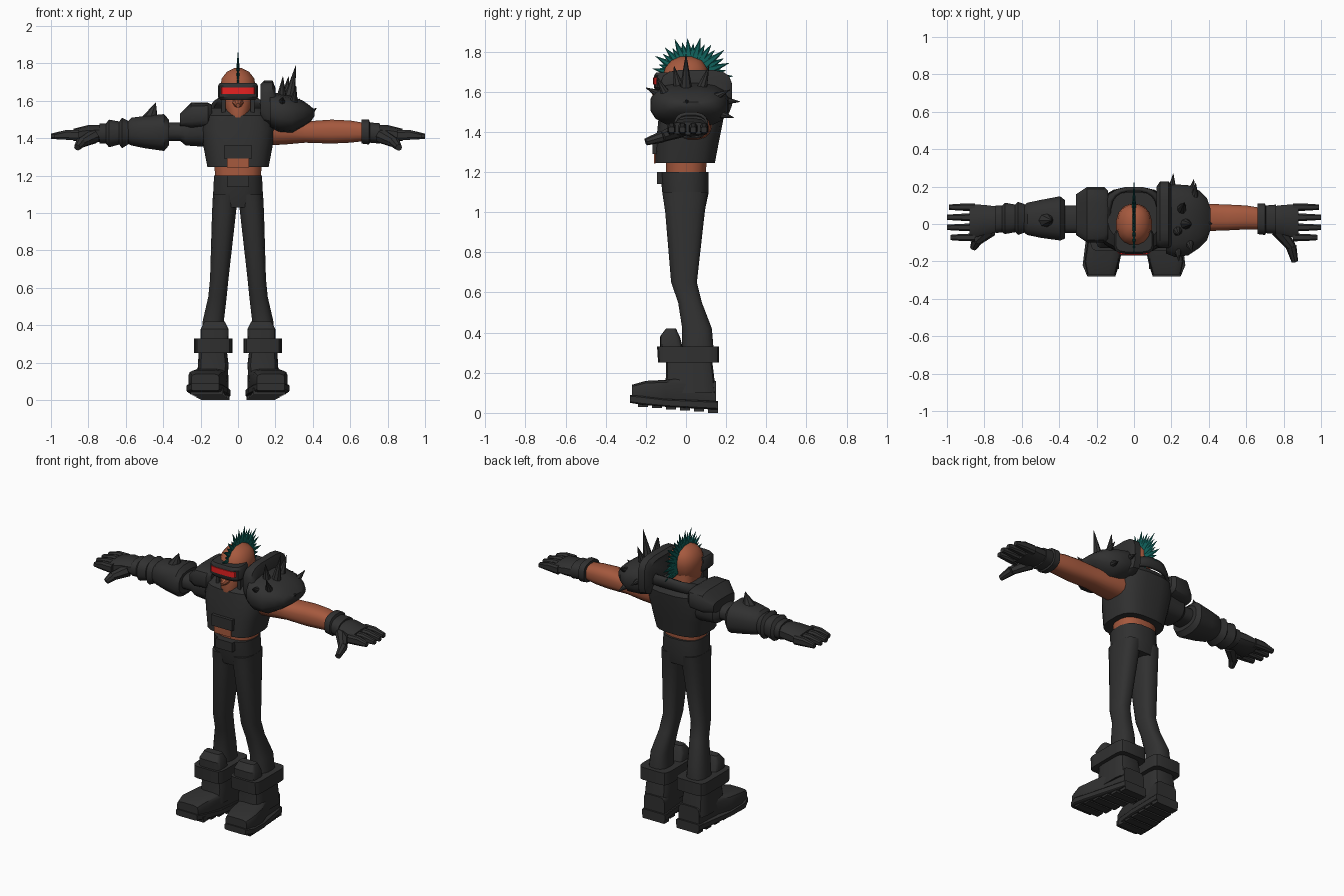
import bpy, bmesh, math
from mathutils import Vector, Matrix

old = bpy.data.objects.get("Cube")
if old:
    bpy.data.objects.remove(old, do_unlink=True)


def material(name, red, green, blue):
    mat = bpy.data.materials.new(name)
    mat.use_nodes = True
    mat.diffuse_color = (red, green, blue, 1)
    shader = next(n for n in mat.node_tree.nodes if n.type == 'BSDF_PRINCIPLED')
    shader.inputs["Base Color"].default_value = (red, green, blue, 1)
    shader.inputs["Roughness"].default_value = 0.8
    return mat


leather = material("black leather", 0.03, 0.03, 0.03)
skin = material("tan skin", 0.38, 0.1, 0.048)
teal = material("teal hair", 0.005, 0.12, 0.105)
glow = material("red lens", 0.8, 0.015, 0.015)


def finish(name, bm, mat, angle=35):
    bmesh.ops.recalc_face_normals(bm, faces=bm.faces)
    mesh = bpy.data.meshes.new(name)
    bm.to_mesh(mesh)
    bm.free()
    mesh.materials.append(mat)
    mesh.polygons.foreach_set("use_smooth", [True] * len(mesh.polygons))
    mesh.set_sharp_from_angle(angle=math.radians(angle))
    obj = bpy.data.objects.new(name, mesh)
    bpy.context.scene.collection.objects.link(obj)
    return obj


def loft(name, rings, mat, axis='Z', sides=16, power=2.6, flip=1, tilt=0, cap=True):
    """Skin rounded-box rings; each ring is position, low/high, low/high."""
    bm = bmesh.new()
    loops = []
    for pos, a0, a1, b0, b1 in rings:
        loop = []
        for i in range(sides):
            t = math.tau * (i + 0.5) / sides
            c, s = math.cos(t), math.sin(t)
            a = (a0 + a1 + (a1 - a0) * math.copysign(abs(c) ** (2 / power), c)) / 2
            b = (b0 + b1 + (b1 - b0) * math.copysign(abs(s) ** (2 / power), s)) / 2
            x, y, z = {'Z': (a, b, pos), 'X': (pos, a, b), 'Y': (a, pos, b)}[axis]
            loop.append(bm.verts.new((x * flip, y, z + tilt * y)))
        loops.append(loop)
    for low, high in zip(loops, loops[1:]):
        for i in range(sides):
            j = (i + 1) % sides
            bm.faces.new((low[i], low[j], high[j], high[i]))
    if cap:
        bm.faces.new(loops[0])
        bm.faces.new(loops[-1])
    return finish(name, bm, mat)


def even(pos, half, b0, b1):
    """Ring that is symmetric about the centre plane."""
    return pos, -half, half, b0, b1


def cones(name, items, mat, sides=6, squash=1):
    """Tapered spikes: base point, tip point, base radius, tip radius."""
    bm = bmesh.new()
    for base, tip, r1, r2 in items:
        a, b = Vector(base), Vector(tip)
        turn = (b - a).to_track_quat('Z', 'Y').to_matrix().to_4x4()
        place = Matrix.Translation((a + b) / 2) @ turn
        place = Matrix.Diagonal((squash, 1, 1, 1)) @ place
        bmesh.ops.create_cone(bm, cap_ends=True, segments=sides, radius1=r1,
                              radius2=r2, depth=(b - a).length, matrix=place)
    return finish(name, bm, mat)


def box(name, x0, x1, y0, y1, z0, z1, mat, flip=1):
    bm = bmesh.new()
    bmesh.ops.create_cube(bm, size=1)
    for v in bm.verts:
        v.co = ((x0 + (v.co.x + 0.5) * (x1 - x0)) * flip,
                y0 + (v.co.y + 0.5) * (y1 - y0), z0 + (v.co.z + 0.5) * (z1 - z0))
    return finish(name, bm, mat)


# Trousers
loft("trouser_hips", [even(1.03, .135, -.1, .1), even(1.1, .135, -.12, .115),
                      even(1.2, .13, -.13, .115)], leather)
box("belt_buckle", -.06, .06, -.145, -.1, 1.14, 1.2, leather)

for side, label in ((1, "left"), (-1, "right")):
    loft(label + "_trouser_leg", [
        (.3, .07, .2, -.02, .14), (.42, .075, .19, -.02, .13), (.55, .06, .16, -.04, .08),
        (.65, .05, .15, -.075, .055), (1, .01, .14, -.105, .095),
        (1.1, 0, .135, -.12, .11)], leather, flip=side)
    # Boots
    loft(label + "_boot_shaft", [(.1, .055, .22, -.11, .15), (.19, .05, .215, -.1, .14),
                                 (.27, .06, .21, -.1, .13)], leather, power=5, flip=side)
    loft(label + "_boot_strap", [(.25, .03, .235, -.14, .165), (.33, .03, .235, -.145, .165)],
         leather, power=7, flip=side)
    loft(label + "_shin_guard", [(.3, .05, .2, -.13, -.01), (.38, .05, .2, -.13, -.03),
                                 (.42, .07, .18, -.1, -.05)], leather, power=5, flip=side)
    loft(label + "_boot_foot", [
        (.15, .05, .2, .02, .16), (-.02, .06, .22, .03, .18), (-.1, .065, .25, .04, .165),
        (-.2, .08, .265, .05, .16), (-.27, .1, .25, .06, .14)],
        leather, axis='Y', power=5, flip=side)
    loft(label + "_boot_sole", [(.16, .04, .205, .015, .06), (-.1, .055, .26, .03, .07),
                                (-.22, .08, .275, .04, .085), (-.28, .1, .25, .05, .09)],
         leather, axis='Y', power=8, flip=side)
    for i in range(6):
        y = .16 - i * .07
        box(label + "_tread", .045 + i * .007, .2 + i * .011, y - .05, y,
            i * .006, .04 + i * .005, leather, side)
    # Gloved hands
    loft(label + "_palm", [(.72, -.045, .095, 1.38, 1.47), (.8, -.06, .105, 1.375, 1.47),
                           (.88, -.085, .11, 1.385, 1.45)], leather, 'X', 10, flip=side)
    for i in range(4):
        y, reach = .09 - i * .054, (.99, 1, 1, .98)[i]
        loft(label + "_finger", [
            (.85, y - .022, y + .022, 1.385, 1.445), (.92, y - .02, y + .02, 1.39, 1.445),
            (reach, y - .015, y + .015, 1.395, 1.425)], leather, 'X', 8, 3, side)
    knuckle = (.84 * side, -.12 if side > 0 else -.09, 1.375)
    tip = (.86 * side, -.2 if side > 0 else -.13, 1.35)
    cones(label + "_thumb", [((.77 * side, -.03, 1.41), knuckle, .04, .027),
                             (knuckle, tip, .029, .018)], leather, 8)

# Torso
loft("belly", [even(1.12, .12, -.1, .1), even(1.2, .125, -.1, .1), even(1.3, .13, -.1, .11)], skin)
loft("vest", [even(1.245, .165, -.155, .145), even(1.35, .185, -.15, .165),
              even(1.45, .2, -.14, .185), even(1.52, .185, -.13, .195),
              even(1.56, .14, -.08, .17)], leather, sides=20, power=3)
box("belly_opening", -.06, .06, -.16, -.152, 1.243, 1.295, skin)
box("vest_clasp", -.075, .075, -.168, -.13, 1.29, 1.36, leather)
collar = loft("collar", [even(1.48, .18, -.14, .2), even(1.52, .165, -.135, .2),
                         even(1.55, .14, -.12, .195)], leather, sides=20, tilt=.4, cap=False)
shell = collar.modifiers.new("thickness", 'SOLIDIFY')
shell.thickness = .02

# Head
loft("neck", [even(1.45, .08, -.06, .1), even(1.62, .07, -.06, .09)], skin)
loft("head", [even(1.48, .035, -.125, -.04), even(1.53, .062, -.135, .03),
              even(1.6, .085, -.125, .09), even(1.67, .097, -.12, .11),
              even(1.72, .088, -.105, .105), even(1.755, .06, -.075, .08),
              even(1.775, .02, -.03, .03)], skin, power=2.2)
cones("nose", [((0, -.12, 1.59), (0, -.165, 1.575), .03, .012)], skin, 8)
loft("visor", [even(1.605, .095, -.15, -.02), even(1.62, .108, -.16, -.02),
               even(1.68, .108, -.16, -.02), even(1.695, .098, -.15, -.02)], leather, power=4)
loft("visor_lens", [even(1.637, .093, -.165, -.09), even(1.672, .093, -.165, -.09)],
     glow, power=4)
for side in (1, -1):
    box("cheek_strap", .068, .088, -.1, -.05, 1.53, 1.61, leather, side)

# Mohawk fan
fan = []
for i in range(22):
    turn = math.radians(168 - i * 9.3)
    out = Vector((0, math.cos(turn), math.sin(turn)))
    root = Vector((0, .02, 1.675))
    length = (.19, .165, .2, .175)[i % 4] + .015 * (i > 12)
    fan.append((root + out * .06, root + out * length, .034, .001))
cones("mohawk", fan, teal, 6, .42)

# Left shoulder guard and bare arm
loft("left_arm", [(.15, -.06, .13, 1.36, 1.53), (.25, -.055, .125, 1.365, 1.52),
                  (.36, -.04, .11, 1.375, 1.49), (.5, -.035, .105, 1.37, 1.5),
                  (.6, -.03, .1, 1.375, 1.495), (.69, -.03, .085, 1.385, 1.48)], skin, 'X')
loft("left_neck_guard", [(.12, -.12, .2, 1.5, 1.69), (.14, -.13, .23, 1.47, 1.71),
                         (.185, -.13, .23, 1.46, 1.71), (.2, -.12, .21, 1.46, 1.67)],
     leather, 'X', power=4)
loft("left_shoulder_dome", [(.17, -.16, .21, 1.45, 1.65), (.22, -.18, .215, 1.43, 1.64),
                            (.29, -.17, .21, 1.425, 1.625), (.35, -.13, .18, 1.46, 1.6),
                            (.39, -.09, .14, 1.49, 1.57), (.41, -.03, .08, 1.52, 1.55)],
     leather, 'X')
points = [((.27, 0, 1.59), (.31, 0, 1.79)), ((.25, .07, 1.59), (.27, .115, 1.73)),
          ((.23, -.1, 1.57), (.24, -.2, 1.62)), ((.32, .1, 1.55), (.33, .22, 1.61)),
          ((.2, .14, 1.56), (.21, .27, 1.55)), ((.29, -.08, 1.55), (.31, -.15, 1.68)),
          ((.36, .02, 1.52), (.42, 0, 1.56)), ((.23, -.03, 1.59), (.24, -.06, 1.73)),
          ((.3, .13, 1.5), (.32, .24, 1.47))]
cones("left_shoulder_spikes", [(a, b, .035, .001) for a, b in points], leather, 8)
loft("left_glove_cuff", [(.66, -.055, .11, 1.37, 1.5), (.7, -.06, .11, 1.365, 1.5),
                         (.705, -.05, .1, 1.375, 1.485), (.76, -.055, .105, 1.37, 1.48)],
     leather, 'X')

# Right armoured arm
loft("right_shoulder_pad", [(.14, -.08, .18, 1.48, 1.58), (.16, -.1, .2, 1.46, 1.59),
                            (.25, -.1, .2, 1.45, 1.59), (.31, -.06, .16, 1.46, 1.53)],
     leather, 'X', power=4, flip=-1)
loft("right_upper_arm", [(.15, -.07, .14, 1.35, 1.55), (.28, -.06, .13, 1.36, 1.51),
                         (.31, -.05, .1, 1.385, 1.485), (.4, -.05, .1, 1.385, 1.485)],
     leather, 'X', flip=-1)
loft("right_gauntlet", [(.37, -.08, .13, 1.36, 1.5), (.395, -.09, .15, 1.33, 1.53),
                        (.5, -.075, .13, 1.345, 1.52), (.57, -.06, .115, 1.36, 1.51),
                        (.59, -.045, .1, 1.37, 1.49)], leather, 'X', flip=-1)
loft("right_wrist_bands", [(.58, -.045, .105, 1.37, 1.49), (.62, -.06, .12, 1.345, 1.51),
                           (.635, -.045, .105, 1.365, 1.49), (.69, -.055, .115, 1.35, 1.5),
                           (.705, -.045, .1, 1.37, 1.48), (.74, -.05, .1, 1.37, 1.48)],
     leather, 'X', flip=-1)
cones("right_gauntlet_spike", [((-.47, .02, 1.5), (-.44, .02, 1.59), .045, .001)], leather, 8)
